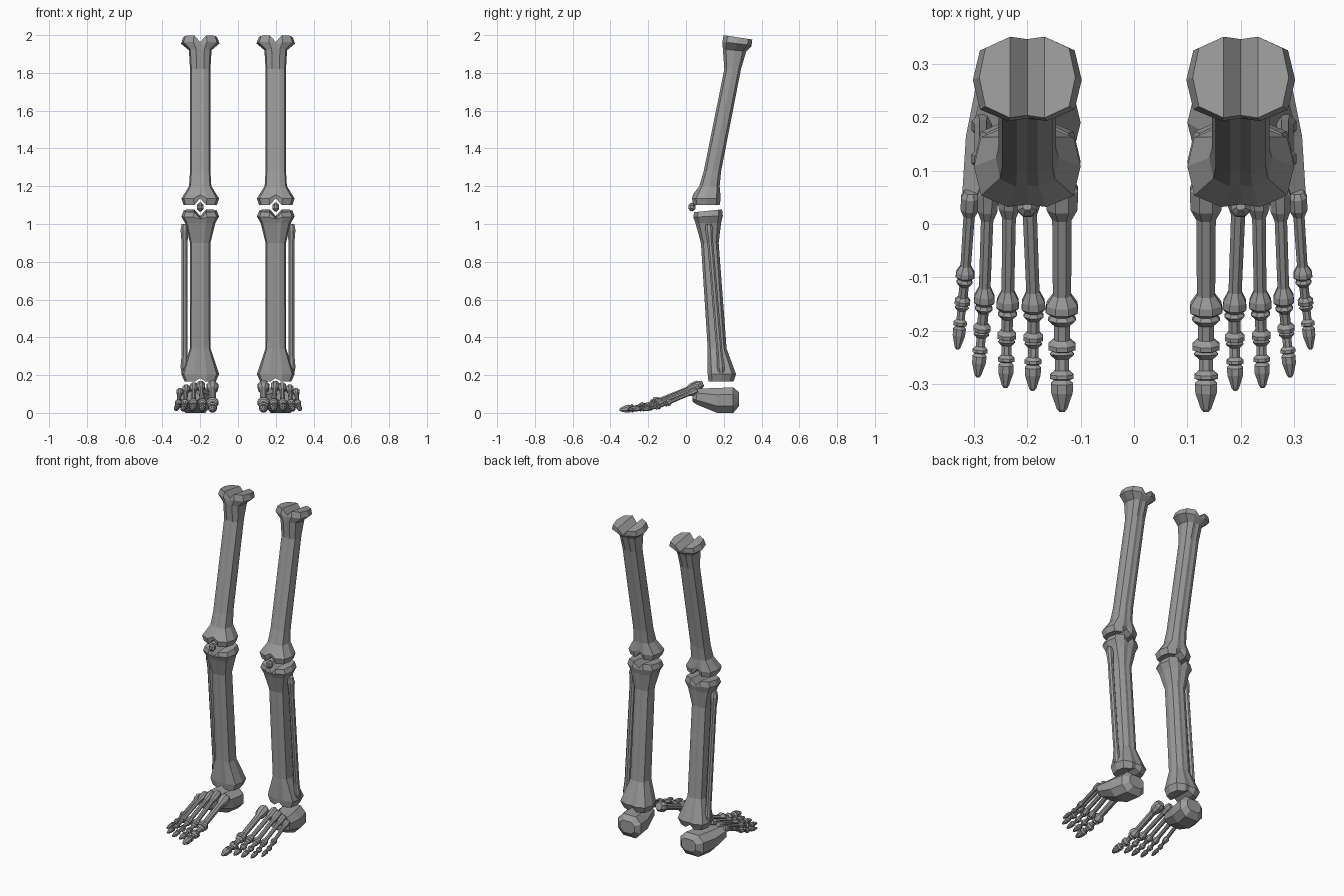
import bpy, bmesh, math
from mathutils import Vector

cube = bpy.data.objects.get("Cube")
if cube:
    bpy.data.objects.remove(cube, do_unlink=True)

GREY = (0.33, 0.33, 0.33, 1)
bone_grey = bpy.data.materials.new("bone_grey")
bone_grey.use_nodes = True
bone_grey.diffuse_color = GREY
bsdf = bone_grey.node_tree.nodes["Principled BSDF"]
bsdf.inputs["Base Color"].default_value = GREY
bsdf.inputs["Roughness"].default_value = 0.8


def loft(name, rings):
    """Skin a stack of even-sided rings; caps are strips so they can hold a groove."""
    bm = bmesh.new()
    loops = [[bm.verts.new(p) for p in ring] for ring in rings]
    n = len(loops[0])
    for a, b in zip(loops, loops[1:]):
        for i in range(n):
            j = (i + 1) % n
            bm.faces.new((a[i], a[j], b[j], b[i]))
    for cap in (loops[0], loops[-1]):
        h = n // 2
        bm.faces.new((cap[0], cap[1], cap[n - 1]))
        for i in range(1, h - 1):
            bm.faces.new((cap[i], cap[i + 1], cap[n - i - 1], cap[n - i]))
        bm.faces.new((cap[h - 1], cap[h], cap[h + 1]))
    bmesh.ops.recalc_face_normals(bm, faces=bm.faces)
    mesh = bpy.data.meshes.new(name)
    bm.to_mesh(mesh)
    bm.free()
    mesh.materials.append(bone_grey)
    obj = bpy.data.objects.new(name, mesh)
    bpy.context.collection.objects.link(obj)
    return obj


# Twelve-sided cross-section of the long bones
QUARTER = [(1, 0), (0.87, 0.72), (0.36, 1), (0, 0.94)]
HALF = QUARTER + [(-x, y) for x, y in QUARTER[-2::-1]]
SECTION = HALF + [(x, -y) for x, y in HALF[-2:0:-1]]


def long_bone(name, x, levels):
    """Levels: height, y centre, x radius, y radius, tilt, groove offset."""
    rings = []
    for z, yc, rx, ry, tilt, groove in levels:
        rings.append([(x + u * rx, yc + v * ry,
                       z + tilt * v * ry + (groove if u == 0 else 0))
                      for u, v in SECTION])
    return loft(name, rings)


def small_bone(name, start, end, radius, profile, sides=8):
    """A knobbly rod from start to end; profile holds (fraction, radius factor)."""
    start, end = Vector(start), Vector(end)
    turn = (end - start).to_track_quat('Z', 'Y')
    rings = []
    for t, f in profile:
        centre = start.lerp(end, t)
        rings.append([centre + turn @ Vector((math.cos(a), math.sin(a), 0)) * radius * f
                      for a in (math.tau * (i + 0.5) / sides for i in range(sides))])
    return loft(name, rings)


FEMUR = [(1.10, .108, .088, .070, 0, .035), (1.135, .108, .100, .076, 0, .02),
         (1.20, .124, .059, .054, 0, 0), (1.28, .140, .054, .046, 0, 0),
         (1.82, .247, .054, .044, 0, 0), (1.92, .257, .060, .062, -.1, 0),
         (1.955, .270, .102, .077, -.12, -.01), (1.988, .275, .090, .076, -.15, -.035)]
TIBIA = [(.165, .185, .082, .066, 0, .02), (.205, .190, .100, .075, 0, 0),
         (.34, .165, .055, .050, 0, 0), (.90, .126, .054, .047, 0, 0),
         (1.005, .118, .080, .068, 0, 0), (1.04, .117, .100, .078, .05, -.01),
         (1.07, .117, .088, .074, .1, -.035)]

# Heel slices: y, x centre, half width, bottom, top
HEEL = [(.035, .255, .050, .060, .112), (.055, .252, .070, .045, .128),
        (.165, .233, .082, 0, .132), (.25, .218, .080, 0, .135),
        (.28, .214, .050, .035, .110)]

ROD = [(0, .8), (.04, 1.15), (.12, .85), (.88, .85), (.96, 1.15), (1, .8)]
METATARSAL = [(0, .7), (.06, 1.0), (.2, .95), (.28, .6), (.85, .56), (.92, .95),
              (.97, 1.0), (1, .65)]
PHALANX = [(0, .65), (.12, .85), (.28, .5), (.68, .5), (.82, .82), (.95, .82), (1, .5)]
TOE_TIP = [(0, .45), (.12, .68), (.4, .66), (.9, .32), (1, .16)]

# Toes: name, base x y z, head x y, tip x y, knuckle radius
TOES = [("big", (.135, .08, .148), (.135, -.17), (.135, -.352), .033),
        ("second", (.198, .09, .155), (.188, -.165), (.190, -.312), .024),
        ("middle", (.233, .08, .148), (.237, -.162), (.241, -.307), .023),
        ("fourth", (.273, .07, .138), (.281, -.152), (.293, -.287), .021),
        ("little", (.306, .06, .120), (.317, -.103), (.331, -.235), .019)]

for side, s in (("left", 1), ("right", -1)):
    # Leg bones
    long_bone(side + "_thigh_bone", s * .2, FEMUR)
    long_bone(side + "_shin_bone", s * .2, TIBIA)
    small_bone(side + "_outer_shin_bone", (s * .283, .120, 1.0), (s * .283, .187, .21),
               .020, ROD)
    small_bone(side + "_kneecap", (s * .2, .034, 1.112), (s * .2, .030, 1.068), .022,
               [(0, .4), (.3, .9), (.7, .9), (1, .4)])

    # Heel block, octagonal in section
    slices = []
    for y, xc, hx, z0, z1 in HEEL:
        mid, hz = (z0 + z1) / 2, (z1 - z0) / 2
        outline = [(1, .45), (.55, 1), (-.55, 1), (-1, .45),
                   (-1, -.45), (-.55, -1), (.55, -1), (1, -.45)]
        slices.append([(s * (xc + u * hx), y, mid + v * hz) for u, v in outline])
    loft(side + "_heel", slices)

    # Toes, each a long foot bone, two short bones and a pointed tip
    for toe, base, head, tip, r in TOES:
        name = side + "_" + toe + "_toe_"
        b = Vector((s * base[0], base[1], base[2]))
        h = Vector((s * head[0], head[1], .05))
        t = Vector((s * tip[0], tip[1], .016))
        j1, j2 = h.lerp(t, .37), h.lerp(t, .67)
        j1.z, j2.z = .03, .024
        small_bone(name + "foot_bone", b, h, r, METATARSAL)
        small_bone(name + "near_bone", h, j1, r, PHALANX)
        small_bone(name + "mid_bone", j1, j2, r * .88, PHALANX)
        small_bone(name + "tip", j2, t, r, TOE_TIP)
